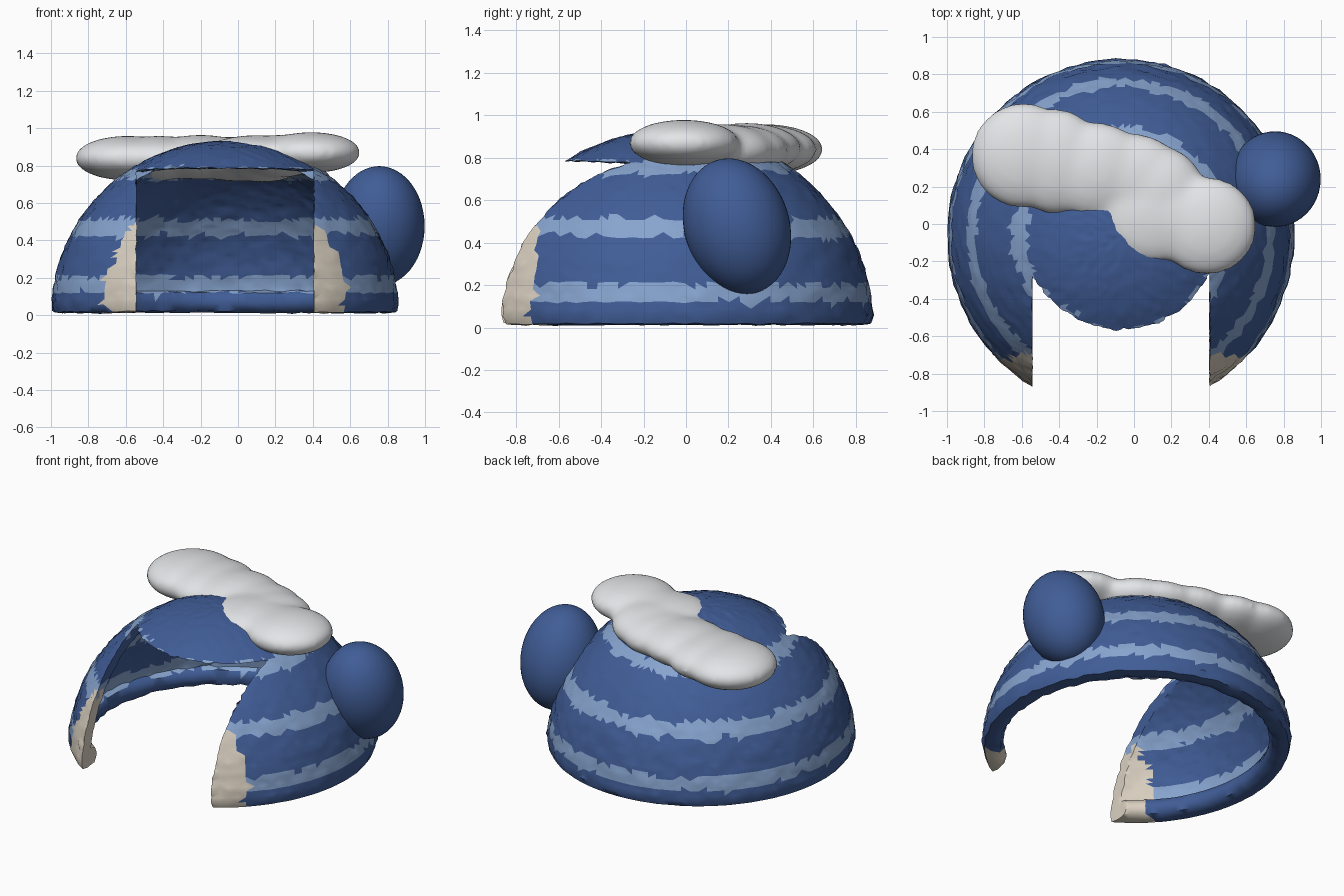
import bpy, bmesh, math, random
from mathutils import Matrix, Vector, noise

random.seed(4)
if "Cube" in bpy.data.objects:
    bpy.data.objects.remove(bpy.data.objects["Cube"], do_unlink=True)


def material(name, rgb):
    mat = bpy.data.materials.new(name)
    mat.use_nodes = True
    mat.diffuse_color = (*rgb, 1)
    mat.node_tree.nodes["Principled BSDF"].inputs["Base Color"].default_value = (*rgb, 1)
    return mat


deep_blue = material("deep_blue", (0.052, 0.11, 0.31))
pale_blue = material("pale_blue", (0.24, 0.37, 0.62))
sand = material("sand", (0.70, 0.63, 0.53))
snow_white = material("snow_white", (0.78, 0.79, 0.81))


def make_object(name, bm, mats):
    mesh = bpy.data.meshes.new(name)
    bm.to_mesh(mesh)
    bm.free()
    obj = bpy.data.objects.new(name, mesh)
    bpy.context.collection.objects.link(obj)
    for mat in mats:
        mesh.materials.append(mat)
    return obj


def activate(obj):
    bpy.ops.object.select_all(action='DESELECT')
    obj.select_set(True)
    bpy.context.view_layer.objects.active = obj


def smooth(obj, degrees):
    activate(obj)
    bpy.ops.object.shade_smooth_by_angle(angle=math.radians(degrees))


def add_ellipsoid(bm, centre, radii, tilt=0):
    m = (Matrix.Translation(centre) @ Matrix.Rotation(math.radians(tilt), 4, 'X')
         @ Matrix.Diagonal((*radii, 1)))
    bmesh.ops.create_uvsphere(bm, u_segments=48, v_segments=28, radius=1, matrix=m)


# Dome wall: a hemisphere profile thinning to the top, with a rounded foot
CENTRE = Vector((-0.07, -0.06, 0))
ROWS = 44


def arc(radius, height, start):
    for i in range(ROWS + 1):
        a = start + (math.pi / 2 - start) * i / ROWS
        yield (radius * math.cos(a), height * math.sin(a))


profile = list(arc(0.93, 0.932, 0.06))
profile += reversed(list(arc(0.86, 0.88, 0.15)))
profile += [(0.815, 0.12), (0.80, 0.07), (0.82, 0.025), (0.87, 0.012), (0.915, 0.018)]

bm = bmesh.new()
verts = [bm.verts.new((r, 0, z)) for r, z in profile]
edges = [bm.edges.new((a, b)) for a, b in zip(verts, verts[1:] + verts[:1])]
bmesh.ops.spin(bm, geom=verts + edges, cent=(0, 0, 0), axis=(0, 0, 1),
               angle=math.tau, steps=110, use_merge=True)
bmesh.ops.remove_doubles(bm, verts=bm.verts, dist=0.002)
for v in bm.verts:
    bump = noise.noise(v.co * 27) * (1 - 0.8 * v.co.z)
    v.co *= 1 + 0.013 * bump
    v.co.y *= 1.015
    v.co.z = max(0, v.co.z + 0.008 * bump)
    v.co += CENTRE
bmesh.ops.triangulate(bm, faces=bm.faces)
bmesh.ops.recalc_face_normals(bm, faces=bm.faces)
dome = make_object("dome_wall", bm, [deep_blue, pale_blue, sand])

# Doorway cut out of the front, leaving a visor that dips towards the back
bm = bmesh.new()
bmesh.ops.create_cube(bm, size=1)
bmesh.ops.subdivide_edges(bm, edges=bm.edges, cuts=24, use_grid_fill=True)
for v in bm.verts:
    top = v.co.z > 0.49
    v.co = (v.co.x * 0.95 - 0.07, v.co.y - 0.7, v.co.z * 0.99 + 0.295)
    if top:
        v.co.z -= 0.05 * max(0, v.co.y + 0.56)
    v.co += 0.01 * noise.noise_vector(v.co * 25)
cutter = make_object("doorway_cutter", bm, [deep_blue])
cutter.hide_render = True
cut = dome.modifiers.new("doorway", 'BOOLEAN')
cut.operation = 'DIFFERENCE'
cut.solver = 'EXACT'
cut.object = cutter
activate(dome)
bpy.ops.object.modifier_apply(modifier=cut.name)
bpy.data.objects.remove(cutter, do_unlink=True)

# Ragged stripes by height, sand door jambs at the front
STRIPES = ((0.12, 0.205), (0.425, 0.515), (0.725, 0.785))
for face in dome.data.polygons:
    c = face.center
    ragged = noise.noise(c * 13) * 0.03 + random.uniform(-0.006, 0.006)
    z = c.z + ragged
    face.material_index = int(any(low < z < high for low, high in STRIPES))
    outside = face.normal.dot((c - CENTRE).normalized()) > 0.5
    jamb, jamb_top = (-0.69, 0.485) if outside else (-0.61, 0.45)
    if c.y + ragged + 0.1 * (0.5 - c.z) < jamb and z < jamb_top:
        face.material_index = 2
smooth(dome, 55)

# Snow drift: overlapping lobes fused into one soft mass
LOBES = (
    ((-0.59, 0.365, 0.84), (0.285, 0.285, 0.12)),
    ((-0.42, 0.335, 0.84), (0.26, 0.285, 0.12)),
    ((-0.20, 0.285, 0.845), (0.28, 0.26, 0.12)),
    ((0.00, 0.24, 0.835), (0.27, 0.245, 0.12)),
    ((0.13, 0.17, 0.835), (0.25, 0.25, 0.125)),
    ((0.10, 0.04, 0.873), (0.28, 0.25, 0.09)),
    ((0.22, 0.03, 0.85), (0.23, 0.23, 0.115)),
    ((0.39, -0.01, 0.87), (0.27, 0.265, 0.11)),
)
bm = bmesh.new()
for centre, radii in LOBES:
    add_ellipsoid(bm, centre, radii)
drift = make_object("snow_drift", bm, [snow_white])
remesh = drift.modifiers.new("fuse", 'REMESH')
remesh.mode = 'VOXEL'
remesh.voxel_size = 0.02
soften = drift.modifiers.new("soften", 'SMOOTH')
soften.iterations = 22
activate(drift)
for name in ("fuse", "soften"):
    bpy.ops.object.modifier_apply(modifier=name)
drift.data.materials.clear()
drift.data.materials.append(snow_white)
smooth(drift, 80)

# Boulder leaning on the side
bm = bmesh.new()
add_ellipsoid(bm, (0.755, 0.24, 0.477), (0.243, 0.248, 0.326), 17)
boulder = make_object("side_boulder", bm, [deep_blue])
smooth(boulder, 80)
